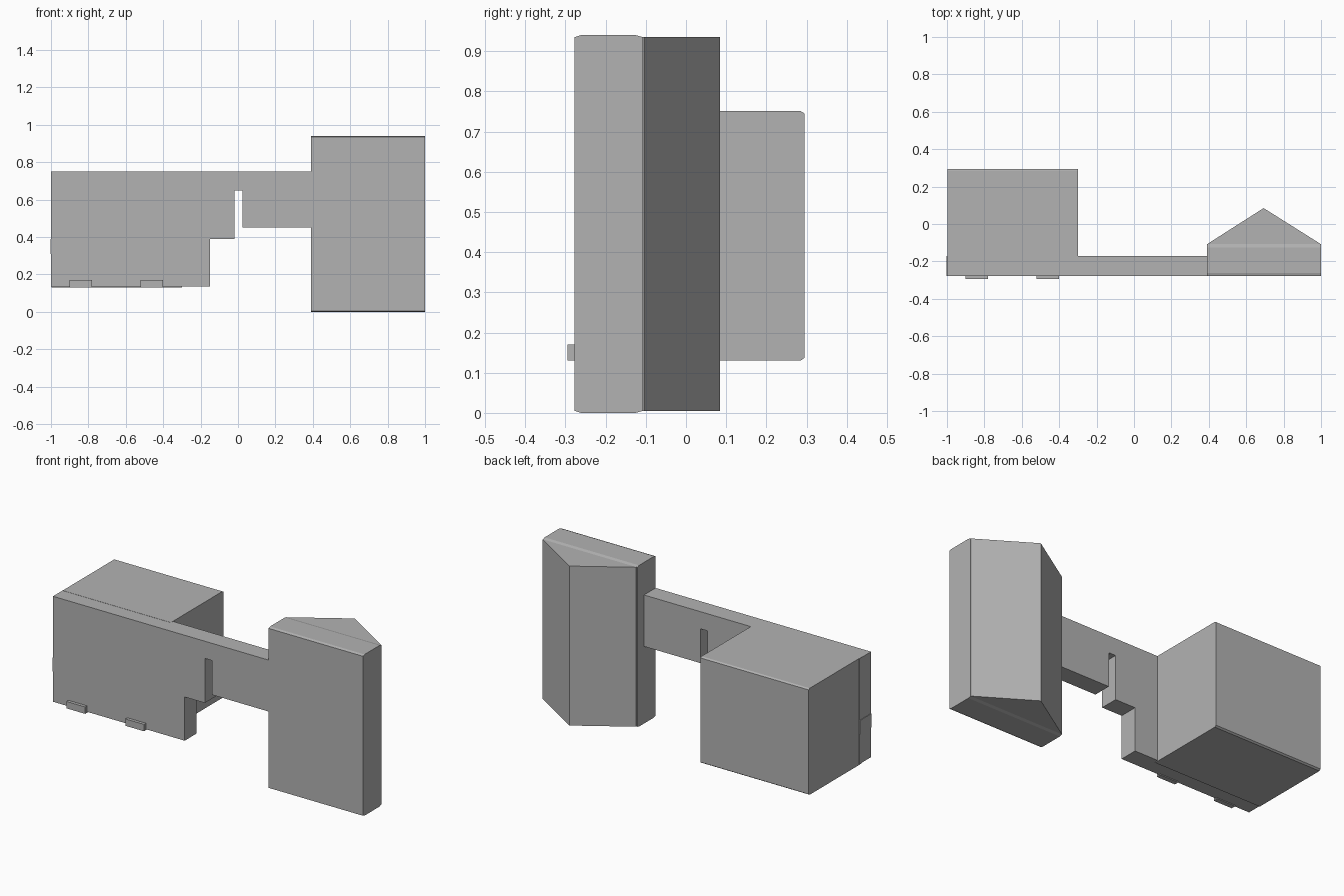
import bpy
import bmesh

cube = bpy.data.objects.get("Cube")
if cube:
    bpy.data.objects.remove(cube, do_unlink=True)

GREY = (0.45, 0.45, 0.45, 1)
grey = bpy.data.materials.new("plain_grey")
grey.use_nodes = True
grey.diffuse_color = GREY
grey.node_tree.nodes["Principled BSDF"].inputs["Base Color"].default_value = GREY


def extrude(name, outline, axis, start, end):
    """Extrude a flat outline along y (outline is x, z), z (x, y) or x (y, z)."""
    place = {"x": lambda a, b, d: (d, a, b),
             "y": lambda a, b, d: (a, d, b),
             "z": lambda a, b, d: (a, b, d)}[axis]
    bm = bmesh.new()
    face = bm.faces.new([bm.verts.new(place(a, b, start)) for a, b in outline])
    moved = bmesh.ops.extrude_face_region(bm, geom=[face])["geom"]
    step = place(0, 0, end - start)
    bmesh.ops.translate(bm, vec=step, verts=[v for v in moved if isinstance(v, bmesh.types.BMVert)])
    bmesh.ops.recalc_face_normals(bm, faces=bm.faces)
    mesh = bpy.data.meshes.new(name)
    bm.to_mesh(mesh)
    bm.free()
    mesh.materials.append(grey)
    obj = bpy.data.objects.new(name, mesh)
    bpy.context.collection.objects.link(obj)
    return obj


def box(name, x0, x1, y0, y1, z0, z1):
    return extrude(name, [(x0, y0), (x1, y0), (x1, y1), (x0, y1)], "z", z0, z1)


FRONT, BACK = -0.277, -0.17

# Stepped front wall with a slot and the bridge to the tower
extrude("front_wall", [(-1, 0.135), (-0.15, 0.135), (-0.15, 0.39), (-0.02, 0.39),
                       (-0.02, 0.65), (0.025, 0.65), (0.025, 0.45), (0.4, 0.45),
                       (0.4, 0.75), (-1, 0.75)], "y", FRONT, BACK)

# Rear block with clipped back edges
extrude("rear_block", [(BACK - 0.02, 0.13), (0.285, 0.13), (0.295, 0.137),
                       (0.295, 0.745), (0.285, 0.751), (BACK - 0.02, 0.751)],
        "x", -0.998, -0.3)

# Small feet on the front and a thin latch on the side
for name, left in (("right_foot", -0.9), ("left_foot", -0.52)):
    box(name, left, left + 0.12, -0.295, FRONT + 0.01, 0.13, 0.17)
box("side_latch", -1.003, -0.98, FRONT, BACK, 0.31, 0.39)

# Tower slab with narrow clipped front and back rims
extrude("tower_slab", [(FRONT, 0.005), (-0.262, 0), (-0.125, 0), (-0.108, 0.005),
                       (-0.108, 0.935), (-0.125, 0.94), (-0.262, 0.94),
                       (FRONT, 0.935)], "x", 0.39, 1)

# Wedge behind the tower slab
extrude("tower_wedge", [(0.395, -0.12), (0.395, -0.105), (0.693, 0.085),
                        (0.995, -0.105), (0.995, -0.12)], "z", 0.005, 0.935)
